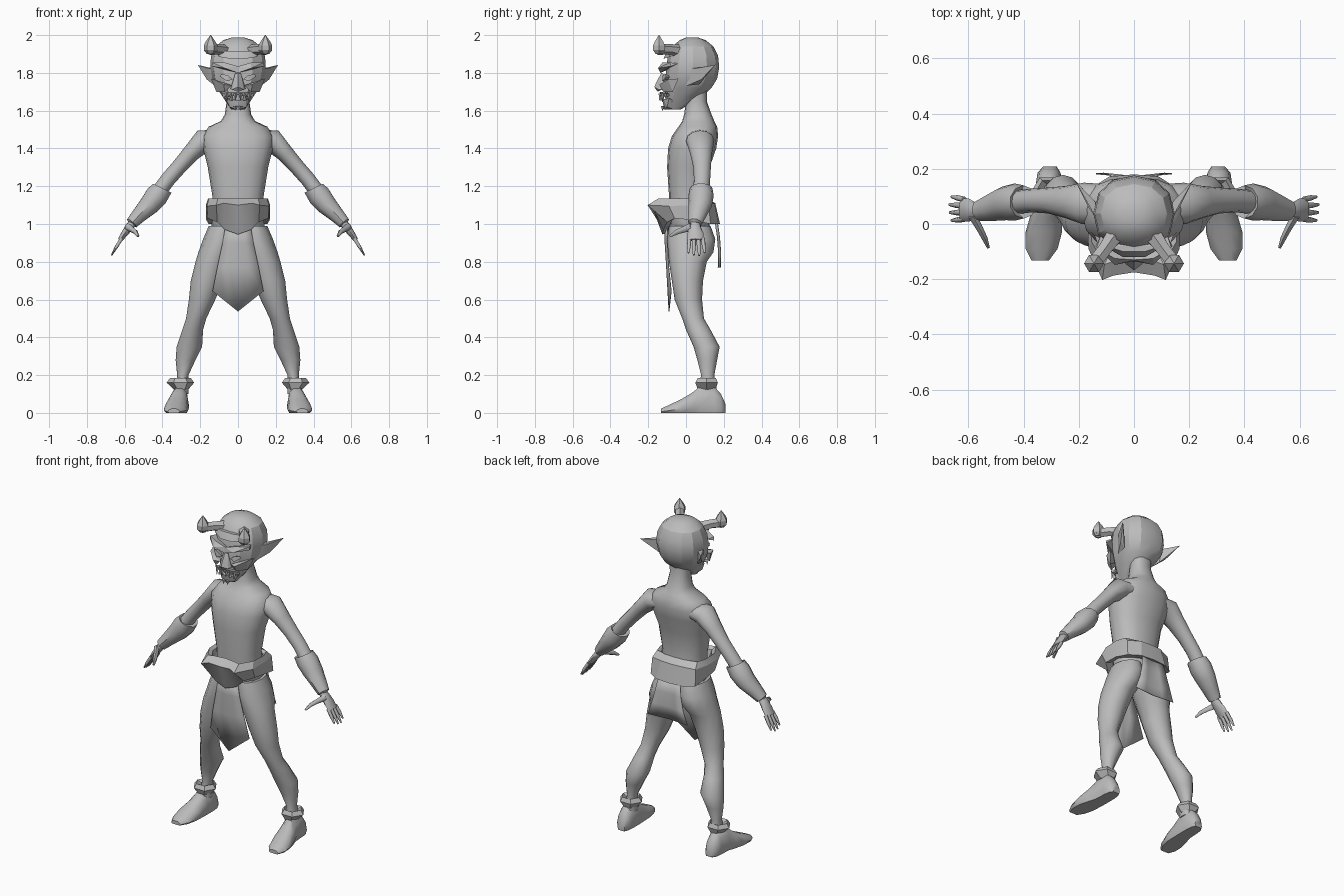
import bpy, bmesh, math
from mathutils import Vector as V

grey = bpy.data.materials.new("plain grey")
grey.diffuse_color = (0.5, 0.5, 0.5, 1)


def finish(name, bm, mirror=False, angle=35):
    bmesh.ops.recalc_face_normals(bm, faces=bm.faces)
    me = bpy.data.meshes.new(name)
    bm.to_mesh(me)
    bm.free()
    me.materials.append(grey)
    ob = bpy.data.objects.new(name, me)
    bpy.context.collection.objects.link(ob)
    bpy.ops.object.select_all(action='DESELECT')
    ob.select_set(True)
    bpy.context.view_layer.objects.active = ob
    bpy.ops.object.shade_smooth_by_angle(angle=math.radians(angle))
    if mirror:
        m = ob.modifiers.new("mirror", 'MIRROR')
        m.use_mirror_merge = False
    return ob


def loft(name, rings, mirror=False, angle=35, caps=True, closed=False):
    """Skin a list of equal-length point rings."""
    bm = bmesh.new()
    vs = [[bm.verts.new(p) for p in r] for r in rings]
    n = len(vs[0])
    pairs = list(zip(vs, vs[1:])) + ([(vs[-1], vs[0])] if closed else [])
    for a, b in pairs:
        for i in range(n):
            j = (i + 1) % n
            bm.faces.new((a[i], a[j], b[j], b[i]))
    if caps:
        bm.faces.new(vs[0])
        bm.faces.new(vs[-1])
    return finish(name, bm, mirror, angle)


def circle(n, p=1.0, off=0.0):
    f = lambda c: math.copysign(abs(c) ** p, c)
    return [(f(math.cos(2 * math.pi * (i + off) / n)), f(math.sin(2 * math.pi * (i + off) / n)))
            for i in range(n)]


def stack(name, rows, n=12, p=1.0, **kw):
    """Horizontal sections: z, x min, x max, y min, y max."""
    rings = [[V(((a + b) / 2 + c * (b - a) / 2, (f + g) / 2 + s * (g - f) / 2, z))
              for c, s in circle(n, p)] for z, a, b, f, g in rows]
    return loft(name, rings, **kw)


def tube(name, pts, n=10, **kw):
    """Sections across a path: x, y, z, radius along y (or side), other radius."""
    rings = []
    c = [V(q[:3]) for q in pts]
    for i, q in enumerate(pts):
        t = (c[min(i + 1, len(c) - 1)] - c[max(i - 1, 0)]).normalized()
        ref = V((0, 1, 0)) if abs(t.y) < 0.7 else V((0, 0, 1))
        v = t.cross(ref).normalized()
        u = v.cross(t)
        rings.append([c[i] + u * x * q[3] + v * y * q[4] for x, y in circle(n)])
    return loft(name, rings, mirror=True, **kw)


def hull(name, pts, mirror=True, angle=20):
    bm = bmesh.new()
    vs = [bm.verts.new(p) for p in pts]
    bmesh.ops.convex_hull(bm, input=vs)
    bmesh.ops.delete(bm, geom=[v for v in bm.verts if not v.link_faces], context='VERTS')
    return finish(name, bm, mirror, angle)


# torso and neck
stack("torso", [(z, -h, h, a, b) for z, h, a, b in (
    (.9, .07, -.04, .10), (.95, .14, -.08, .13), (1.05, .138, -.09, .12), (1.15, .136, -.09, .11),
    (1.3, .16, -.10, .125), (1.4, .185, -.095, .16), (1.465, .19, -.075, .17),
    (1.515, .155, -.04, .165), (1.545, .09, -.02, .15), (1.58, .07, -.01, .135),
    (1.65, .06, 0, .11), (1.72, .065, 0, .11))], n=16, p=.85, angle=60)

# legs
stack("leg", [(.99, .0, .155, -.09, .13), (.92, .0, .185, -.10, .155), (.85, .02, .21, -.095, .145),
              (.8, .045, .225, -.09, .11), (.7, .08, .25, -.075, .09), (.6, .12, .26, -.06, .085),
              (.5, .168, .275, -.02, .095), (.44, .185, .295, 0, .13), (.35, .19, .325, .04, .178),
              (.28, .225, .33, .06, .165), (.2, .262, .322, .08, .15), (.1, .262, .335, .06, .165)],
      n=12, mirror=True, angle=60)

# feet: flat-soled sections from heel to toe (x, y, half width, height)
sole = [(-.8, 0), (-1, .3), (-.8, .75), (-.35, 1), (.35, 1), (.8, .75), (1, .3), (.8, 0)]
loft("foot", [[V((x + a * w, y, b * h)) for a, b in sole] for x, y, w, h in (
    (.305, .208, .025, .05), (.308, .185, .042, .10), (.308, .15, .047, .14), (.31, .075, .05, .14),
    (.318, .03, .058, .105), (.327, -.03, .066, .07), (.335, -.09, .058, .042),
    (.34, -.132, .032, .022))], mirror=True, angle=45)

# anklets
stack("anklet", [(.125, .262, .34, .055, .165), (.16, .232, .378, .04, .178),
                 (.185, .25, .36, .055, .165), (.165, .27, .33, .08, .15)], n=6, mirror=True, angle=15)

# arms and flared cuffs
tube("arm", [(.11, .07, 1.45, .075, .05), (.185, .075, 1.44, .075, .062), (.25, .08, 1.373, .058, .046),
             (.31, .085, 1.305, .047, .041), (.37, .085, 1.237, .043, .04), (.42, .08, 1.17, .043, .04)],
     n=12, angle=60)
tube("cuff", [(.42, .08, 1.17, .035, .033), (.40, .08, 1.19, .06, .056), (.43, .08, 1.15, .067, .064),
              (.47, .075, 1.10, .062, .056), (.52, .06, 1.05, .05, .043), (.562, .048, 1.005, .038, .034),
              (.565, .048, 1.0, .02, .02)], n=10, angle=40)

# hands
tube("palm", [(.55, .046, 1.015, .025, .022), (.575, .046, .985, .032, .022), (.60, .05, .95, .042, .018),
              (.625, .052, .915, .042, .012)], n=8, angle=60)
for i, d in enumerate((.85, .97, 1, .85)):
    y = .018 + .0235 * i
    tube("finger", [(.615, y, .925, .011, .011), (.615 + .03 * d, y + .003 * (i - 1), .925 - .048 * d, .010, .010),
                    (.615 + .055 * d, y + .005 * (i - 1), .925 - .092 * d, .005, .004)], n=6, angle=60)
tube("thumb", [(.585, .03, .985, .022, .018), (.56, -.015, .97, .016, .014), (.542, -.05, .957, .013, .012),
               (.528, -.085, .935, .006, .006)], n=6, angle=60)

# belt: outer top and bottom points around half of the waist
top = [(0, -.175, 1.10), (.075, -.187, 1.11), (.115, -.203, 1.10), (.165, -.09, 1.095),
       (.17, .04, 1.10), (.15, .12, 1.10), (.07, .15, 1.11), (0, .155, 1.11)]
low = [(0, -.125, .945), (.07, -.12, .97), (.11, -.10, 1.01), (.16, -.06, 1.03),
       (.168, .04, 1.02), (.155, .13, 1.0), (.09, .172, 1.0), (0, .18, 1.0)]
whole = lambda h: [V(q) for q in h] + [V((-x, y, z)) for x, y, z in h[-2:0:-1]]
top, low = whole(top), whole(low)
loft("belt", [[V((q.x * .93, q.y * .72, 1.135)) for q in top], top, low,
              [V((q.x * .75, q.y * .75, q.z + .01)) for q in low],
              [V((q.x * .83, q.y * .6, 1.12)) for q in top]], caps=False, closed=True, angle=20)


# loincloths: rows of z, y, half width
def cloth(name, rows, tip):
    bm = bmesh.new()
    vs = [[bm.verts.new((k * w, y + .012 * abs(k), z - (tip if i == len(rows) - 1 and k == 0 else 0)))
           for k in (-1, -.45, 0, .45, 1)] for i, (z, y, w) in enumerate(rows)]
    for a, b in zip(vs, vs[1:]):
        for i in range(4):
            bm.faces.new((a[i], a[i + 1], b[i + 1], b[i]))
    for k in (1, 3):
        vs[-1][k].co.z -= tip * .55
    ob = finish(name, bm, angle=40)
    ob.modifiers.new("thickness", 'SOLIDIFY').thickness = .004


cloth("front_cloth", [(1.0, -.112, .065), (.9, -.113, .082), (.77, -.105, .11), (.645, -.092, .135)], .108)
cloth("back_cloth", [(1.02, .155, .075), (.93, .168, .09), (.85, .174, .11), (.77, .172, .138)], 0)

# head
stack("head", [(z, -h, h, a, b) for z, h, a, b in (
    (1.605, .035, -.09, -.03), (1.64, .06, -.105, .03), (1.68, .085, -.112, .09), (1.72, .112, -.112, .135),
    (1.77, .138, -.108, .165), (1.83, .147, -.105, .176), (1.89, .143, -.095, .17),
    (1.94, .12, -.07, .145), (1.973, .078, -.035, .105), (1.987, .035, 0, .065))], n=12, p=.9, angle=24)

# ears
hull("ear", [(.12, .0, 1.73), (.13, .07, 1.74), (.13, .01, 1.82), (.14, .08, 1.825), (.165, .08, 1.765),
             (.165, .06, 1.825), (.212, .155, 1.842)])

# horns: forward stub, knob and pointed tip
tube("horn_stub", [(.07, -.04, 1.915, .035, .035), (.105, -.09, 1.925, .028, .028),
                   (.15, -.15, 1.925, .03, .03)], n=6, angle=15)
stack("horn_tip", [(z, .145 - r, .145 + r, -.143 - r, -.143 + r) for z, r in (
    (1.9, .02), (1.92, .036), (1.945, .036), (1.965, .026), (2.0, .002))], n=6, mirror=True, angle=15)

# forehead ridge and brows
hull("forehead_ridge", [(s * x, y, z) for s in (1, -1) for x, y, z in (
    (.10, -.085, 1.885), (.10, -.08, 1.915), (.04, -.12, 1.875), (.04, -.10, 1.915), (.11, -.05, 1.90))], False)
hull("brow", [(0, -.135, 1.80), (0, -.13, 1.835), (.0, -.09, 1.82), (.07, -.148, 1.825), (.07, -.125, 1.855),
              (.135, -.085, 1.855), (.14, -.08, 1.835), (.12, -.04, 1.85)])

# eyes and cheekbones
hull("eye", [(.028, -.119, 1.765), (.06, -.126, 1.756), (.095, -.105, 1.78), (.088, -.11, 1.795),
             (.05, -.124, 1.785), (.06, -.07, 1.775)])
hull("cheekbone", [(.035, -.128, 1.735), (.075, -.142, 1.738), (.125, -.095, 1.765), (.143, -.04, 1.77),
                   (.115, -.07, 1.70), (.07, -.12, 1.70), (.06, -.08, 1.74)])

# hooked nose
hull("nose", [(0, -.13, 1.80), (.016, -.12, 1.795), (.04, -.12, 1.715), (.03, -.145, 1.712), (0, -.168, 1.725),
              (0, -.155, 1.755), (0, -.15, 1.70), (0, -.09, 1.74)])

# lips, chin and fangs
hull("upper_lip", [(0, -.14, 1.70), (0, -.135, 1.685), (.045, -.135, 1.70), (.085, -.105, 1.69),
                   (.08, -.10, 1.67), (.04, -.128, 1.68), (.04, -.08, 1.69)])
hull("chin", [(0, -.125, 1.655), (.04, -.118, 1.66), (.065, -.09, 1.665), (.045, -.10, 1.62),
              (0, -.115, 1.605), (.03, -.06, 1.605), (.05, -.04, 1.64), (0, -.06, 1.66)])
for x, y, z0, z1, r in ((.06, -.12, 1.69, 1.645, .011), (.036, -.128, 1.655, 1.70, .010),
                        (.014, -.135, 1.69, 1.655, .010), (.014, -.12, 1.625, 1.60, .013)):
    stack("fang", [(z0, x - r, x + r, y - r, y + r), (z1, x - .001, x + .001, y - .006, y - .004)],
          n=4, mirror=True, angle=10)
